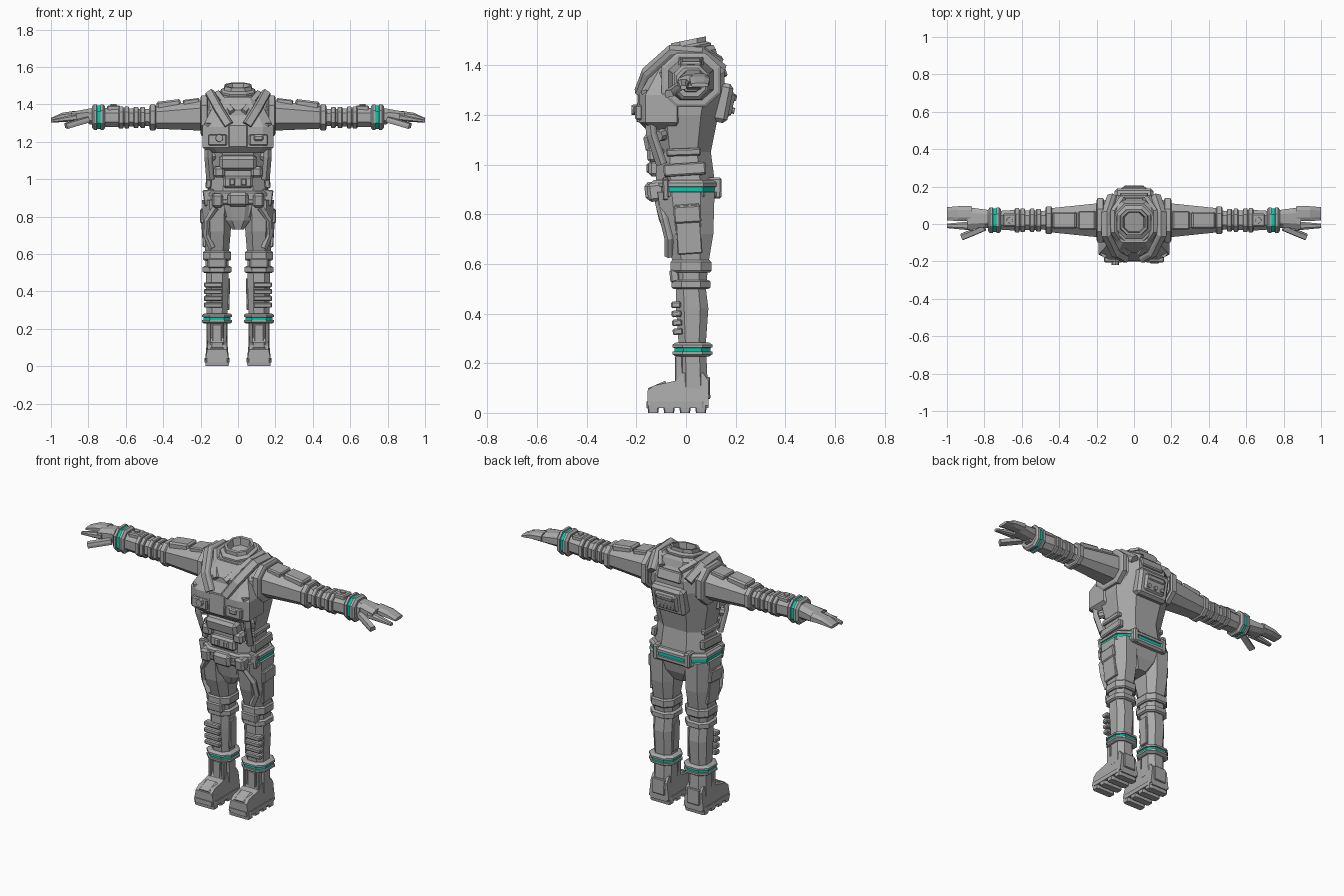
import bpy, bmesh, math
from mathutils import Vector, Matrix

if "Cube" in bpy.data.objects:
    bpy.data.objects.remove(bpy.data.objects["Cube"])

FRONT, BACK, OUTER, INNER, UP = (0, -1), (0, 1), (1, 0), (-1, 0), (0, 1)


def material(name, colour):
    made = bpy.data.materials.new(name)
    made.use_nodes = True
    made.diffuse_color = colour
    made.node_tree.nodes["Principled BSDF"].inputs["Base Color"].default_value = colour
    return made


GREY = material("suit grey", (.4, .4, .4, 1))
TEAL = material("glow teal", (0, .6, .42, 1))


def finish(name, bm, mirror):
    bmesh.ops.recalc_face_normals(bm, faces=bm.faces)
    mesh = bpy.data.meshes.new(name)
    bm.to_mesh(mesh)
    bm.free()
    mesh.materials.append(GREY)
    mesh.materials.append(TEAL)
    part = bpy.data.objects.new(name, mesh)
    bpy.context.collection.objects.link(part)
    if mirror:
        part.modifiers.new("Mirror", 'MIRROR').use_mirror_merge = False


def skin(name, rings, mirror, glow_span=None, glows=None):
    """Closed skin over rings of points; one span may glow."""
    bm = bmesh.new()
    rings = [[bm.verts.new(point) for point in ring] for ring in rings]
    for span, (low, high) in enumerate(zip(rings, rings[1:])):
        for i in range(len(low)):
            face = bm.faces.new((low[i - 1], low[i], high[i], high[i - 1]))
            if span == glow_span and glows(face.calc_center_median()):
                face.material_index = 1
    bm.faces.new(rings[0])
    bm.faces.new(rings[-1])
    finish(name, bm, mirror)


class Limb:
    """Octagonal loft from sections of position, centre and two radii."""

    def __init__(self, name, sections, axis='Z', middle=0, chamfer=.5, lean=0, mirror=True):
        self.sections, self.axis, self.middle = sections, axis, middle
        self.lean, self.mirror = lean, mirror
        c = chamfer
        self.corners = [(1, -c), (1, c), (c, 1), (-c, 1), (-1, c), (-1, -c), (-c, -1), (c, -1)]
        skin(name, [self.ring(section) for section in sections], mirror)

    def direction(self, u, v):
        return Vector((u, v, 0)) if self.axis == 'Z' else Vector((0, u, v))

    def locate(self, section, u, v):
        t, centre, across, deep = section
        p, q = self.middle + u * across, centre + v * deep
        return Vector((p, q, t + self.lean * q)) if self.axis == 'Z' else Vector((t, p, q))

    def ring(self, section, grow=0):
        return [self.locate(section, u, v) + self.direction(u, v) * grow for u, v in self.corners]

    def at(self, t):
        for low, high in zip(self.sections, self.sections[1:]):
            if t <= high[0]:
                break
        mix = min(max((t - low[0]) / (high[0] - low[0]), 0), 1)
        return (t, *[a + (b - a) * mix for a, b in zip(low[1:], high[1:])])

    def cuff(self, name, t, width, grow, glows=None):
        """Raised band, with a lit groove round it if asked."""
        profile = [(-1, .5), (-.7, 1), (.7, 1), (1, .5)]
        if glows:
            profile[2:2] = [(-.3, 1), (-.25, .7), (.25, .7), (.3, 1)]
        rings = []
        for step, height in profile:
            _, centre, across, deep = self.at(t)
            rings.append(self.ring((t + step * width / 2, centre, across, deep), grow * height))
        skin(name, rings, self.mirror, 3 if glows else None, glows)

    def plate(self, name, t, facing, across, thick, length, shift=0, mirror=None, round_sides=0):
        """Bevelled block or disc lying on the surface and following its slope."""
        low = self.locate(self.at(t - length / 2), *facing)
        high = self.locate(self.at(t + length / 2), *facing)
        along = (high - low).normalized()
        out = self.direction(*facing)
        out = (out - along * out.dot(along)).normalized()
        side = along.cross(out)
        bm = bmesh.new()
        if round_sides:
            bmesh.ops.create_cone(bm, cap_ends=True, segments=round_sides, radius1=.5, radius2=.4, depth=1)
            bm.transform(Matrix.Rotation(-math.pi / 2, 4, 'X'))
        else:
            bmesh.ops.create_cube(bm, size=1)
        bm.transform(Matrix.Diagonal((across, thick, length, 1)))
        if not round_sides:
            chamfer = min(across, thick, length) * .2
            bmesh.ops.bevel(bm, geom=bm.edges[:], offset=chamfer, segments=1, affect='EDGES')
        bm.transform(Matrix((side, out, along)).transposed().to_4x4())
        bm.transform(Matrix.Translation((low + high) / 2 + side * shift))
        finish(name, bm, self.mirror if mirror is None else mirror)


def strap(name, path, width, thick, core):
    """Flat strip along a path, raised away from a core point."""
    path = [Vector(point) for point in path]
    rings = []
    for i, point in enumerate(path):
        run = (path[min(i + 1, len(path) - 1)] - path[max(i - 1, 0)]).normalized()
        rise = point - Vector(core)
        rise = (rise - run * rise.dot(run)).normalized()
        side = run.cross(rise) * width / 2
        rise *= thick
        rings.append([point - side - rise, point - side, point - side * .7 + rise,
                      point + side * .7 + rise, point + side, point + side - rise])
    skin(name, rings, True)


def everywhere(centre):
    return True


def sides_and_back(centre):
    return centre.y > -.07


# Torso and chest armour
torso = Limb("torso", [(.74, .01, .05, .06), (.8, 0, .12, .1), (.9, 0, .165, .12), (1.05, -.01, .15, .11),
                       (1.2, -.01, .18, .14), (1.3, 0, .185, .155), (1.37, 0, .18, .155),
                       (1.44, .01, .12, .11)], mirror=False)
chest = Limb("chest_plate", [(1.14, -.09, .15, .07), (1.17, -.1, .19, .09), (1.28, -.1, .19, .09),
                             (1.4, -.05, .13, .07)], chamfer=.7, mirror=False)

# Collar with a hollow neck ring
Limb("collar_base", [(1.4, .01, .13, .12), (1.44, .01, .13, .11), (1.46, .01, .1, .1)], lean=.2, mirror=False)
Limb("neck_ring", [(1.42, .01, .09, .09), (1.47, .01, .09, .09), (1.48, .01, .075, .07), (1.5, .01, .07, .07),
                   (1.5, .01, .06, .055), (1.45, .01, .05, .05)], lean=.2, mirror=False)

# Yoke straps over the shoulders
heart = (0, 0, 1.25)
strap("shoulder_strap", [(.05, -.19, 1.29), (.1, -.16, 1.37), (.15, -.06, 1.46), (.15, .06, 1.45),
                         (.12, .15, 1.38)], width=.05, thick=.016, core=heart)
strap("collar_strap", [(.03, -.16, 1.36), (.11, -.04, 1.46), (.11, .07, 1.46), (.06, .14, 1.42)],
      width=.035, thick=.012, core=heart)
strap("side_strap", [(.16, -.16, 1.3), (.16, -.14, 1.12), (.15, -.1, 1)], width=.04, thick=.014, core=heart)

# Chest and belly fittings
chest.plate("sternum_panel", 1.23, FRONT, across=.1, thick=.02, length=.12)
chest.plate("chest_pocket", 1.21, FRONT, across=.1, thick=.03, length=.06, shift=.11, mirror=True)
chest.plate("chest_button", 1.22, FRONT, across=.05, thick=.06, length=.05, shift=-.1, round_sides=8)
chest.plate("chest_latch", 1.22, FRONT, across=.05, thick=.045, length=.03, shift=.11)
torso.plate("belly_plate", 1.09, FRONT, across=.2, thick=.08, length=.08)
torso.plate("belly_pouch", 1.04, FRONT, across=.06, thick=.07, length=.06, shift=.1, mirror=True)
torso.plate("hose_port", 1.12, (.9, -.7), across=.055, thick=.05, length=.055, mirror=True, round_sides=8)
torso.plate("belly_clasp", .985, FRONT, across=.16, thick=.06, length=.065)
torso.plate("clasp_tab", .985, FRONT, across=.03, thick=.08, length=.04, shift=.03, mirror=True)
torso.plate("waist_rib", .98, OUTER, across=.17, thick=.03, length=.05, mirror=True)
torso.plate("upper_waist_rib", 1.05, OUTER, across=.14, thick=.03, length=.03, mirror=True)

# Belt and groin guard
torso.cuff("belt", .9, width=.075, grow=.022, glows=sides_and_back)
torso.plate("belt_buckle", .895, FRONT, across=.11, thick=.1, length=.075)
torso.plate("belt_pouch", .89, FRONT, across=.06, thick=.08, length=.075, shift=.11, mirror=True)
torso.plate("belt_side_clip", .905, OUTER, across=.025, thick=.06, length=.085, shift=-.08, mirror=True)
torso.plate("belt_back_clip", .905, BACK, across=.035, thick=.06, length=.085, shift=.1, mirror=True)
Limb("groin_guard", [(.73, -.05, .03, .04), (.78, -.07, .065, .04), (.87, -.07, .08, .06)], mirror=False)

# Back unit
torso.plate("back_unit", 1.25, BACK, across=.21, thick=.08, length=.16)
torso.plate("back_panel", 1.25, BACK, across=.16, thick=.1, length=.12)
torso.plate("back_display", 1.28, BACK, across=.11, thick=.11, length=.03)
for shift in (-.045, 0, .045):
    torso.plate("back_knob", 1.23, BACK, across=.03, thick=.12, length=.03, shift=shift, round_sides=8)
torso.plate("spine_plate", 1.38, BACK, across=.15, thick=.03, length=.06)

# Arms
arm = Limb("arm", [(.15, 1.34, .11, .1), (.2, 1.34, .09, .08), (.44, 1.33, .065, .06), (.48, 1.33, .05, .045),
                   (.64, 1.33, .055, .05), (.72, 1.33, .05, .05), (.8, 1.335, .04, .04)], axis='X', middle=.02)
arm.cuff("armhole_ring", .18, width=.04, grow=.02)
arm.cuff("upper_arm_cuff", .455, width=.035, grow=.014)
for t in (.51, .545, .595, .625):
    arm.cuff("elbow_rib", t, width=.026, grow=.01)
arm.plate("shoulder_cap", .25, UP, across=.1, thick=.03, length=.09)
arm.plate("shoulder_pad", .37, UP, across=.09, thick=.045, length=.13)
arm.plate("forearm_pad", .665, UP, across=.07, thick=.03, length=.07)
arm.plate("forearm_dial", .665, UP, across=.04, thick=.045, length=.04, round_sides=8)
arm.cuff("wrist_band", .745, width=.07, grow=.022, glows=everywhere)

# Hands
Limb("palm", [(.78, 1.34, .045, .04), (.89, 1.335, .06, .025)], axis='X', middle=.03)
Limb("fingers", [(.87, 1.34, .04, .026), (.94, 1.335, .04, .02), (1, 1.32, .035, .008)], axis='X', middle=.055)
Limb("index_finger", [(.86, 1.33, .025, .02), (1, 1.31, .012, .008)], axis='X', middle=-.01)
strap("thumb", [(.8, -.02, 1.32), (.87, -.05, 1.3), (.92, -.07, 1.285)], width=.035, thick=.014, core=(.8, 0, 1.2))

# Legs
leg = Limb("leg", [(.1, .03, .057, .058), (.28, .025, .055, .055), (.42, .025, .06, .065), (.5, .02, .06, .06),
                   (.6, .02, .063, .07), (.72, .01, .073, .1), (.89, 0, .08, .115)], middle=.112)
strap("thigh_strap", [(.12, -.11, .85), (.165, -.09, .78), (.17, -.07, .7), (.14, -.07, .63)],
      width=.03, thick=.012, core=(.1, .02, .75))
leg.plate("thigh_side_panel", .74, OUTER, across=.1, thick=.02, length=.2)
leg.plate("thigh_pouch", .8, OUTER, across=.11, thick=.03, length=.07)
leg.cuff("upper_knee_band", .59, width=.05, grow=.013)
leg.cuff("lower_knee_band", .517, width=.036, grow=.016)
leg.plate("knee_pad", .552, FRONT, across=.1, thick=.04, length=.055)
for i in range(4):
    leg.plate("shin_ridge", .435 - .036 * i, FRONT, across=.1, thick=.04, length=.026, shift=.02)
leg.plate("calf_strip", .385, INNER, across=.06, thick=.02, length=.17)
leg.cuff("boot_cuff", .255, width=.055, grow=.025, glows=everywhere)

# Boots
boot_outline = [(-.155, .01), (-.155, .07), (-.13, .09), (-.04, .11), (-.02, .14), (.07, .14), (.09, .11), (.09, .01)]
rings = []
for side in (-1, 1):
    rings.append([(.112 + side * (.052 if z > .05 else .064), y, z + .02) for y, z in boot_outline])
skin("boot", rings, True)
foot = Limb("boot_sole", [(.02, -.035, .066, .125), (.045, -.035, .066, .125)], middle=.112, chamfer=.8)
for i in range(4):
    Limb("sole_tread", [(0, .06 - .064 * i, .062, .02), (.03, .06 - .064 * i, .064, .024)], middle=.112, chamfer=.8)
strap("toe_cap", [(.112, -.15, .09), (.112, -.08, .12)], width=.08, thick=.01, core=(.112, -.1, 0))
leg.plate("boot_tongue", .165, FRONT, across=.05, thick=.02, length=.12)
for shift in (-.043, .043):
    leg.plate("boot_side_rail", .165, FRONT, across=.016, thick=.03, length=.13, shift=shift)
leg.plate("heel_guard", .1, BACK, across=.08, thick=.02, length=.09)
